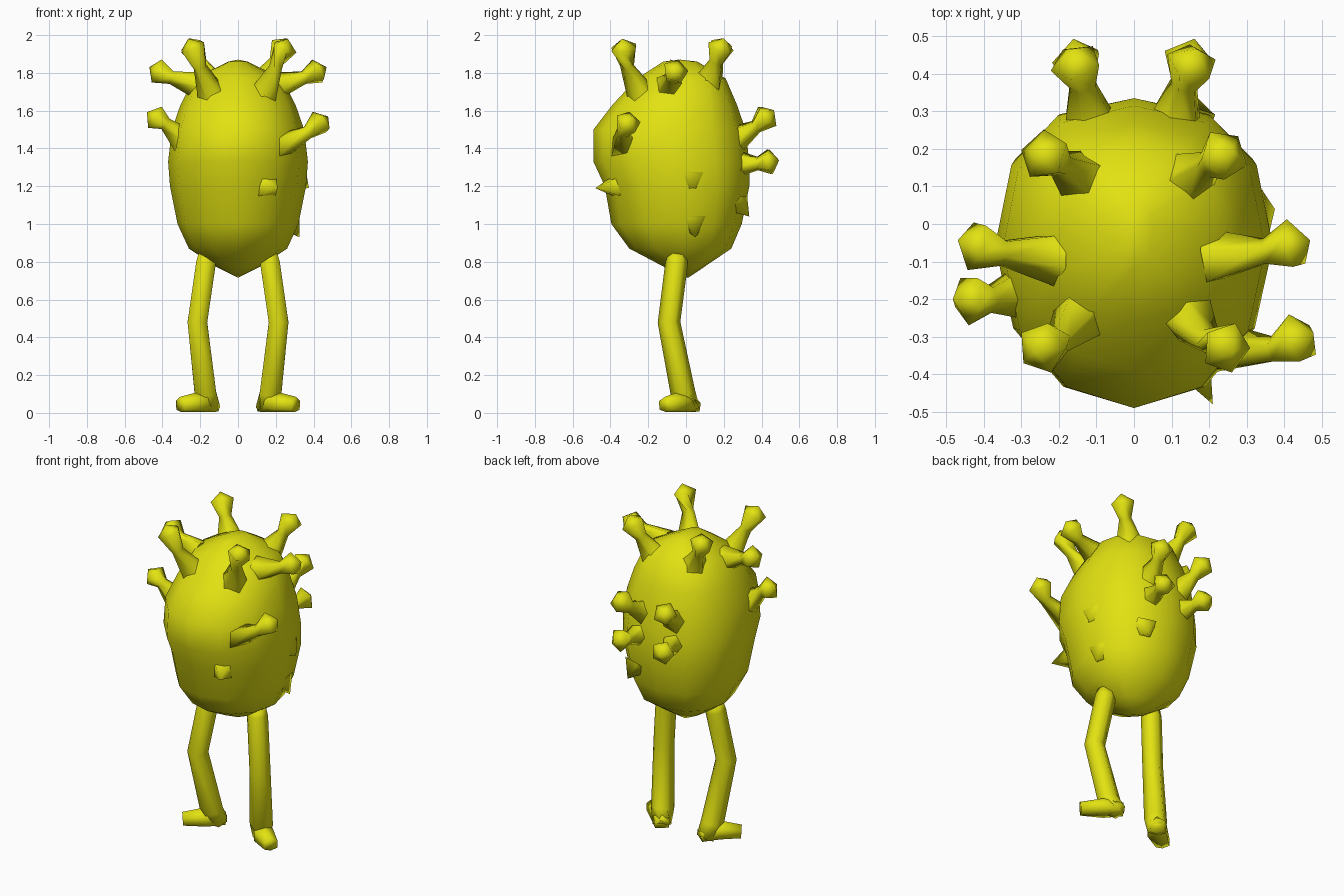
import bpy, bmesh, math
from mathutils import Vector

if "Cube" in bpy.data.objects:
    bpy.data.objects.remove(bpy.data.objects["Cube"])

skin = bpy.data.materials.new("yellow_skin")
skin.diffuse_color = (0.76, 0.76, 0.006, 1)
skin.use_nodes = True
skin.node_tree.nodes["Principled BSDF"].inputs["Base Color"].default_value = skin.diffuse_color


def loft(name, rings, start=None, end=None, angle=60):
    """Skin a list of point rings; ends are closed by a point or a cap."""
    bm = bmesh.new()
    vr = [[bm.verts.new(p) for p in r] for r in rings]
    n = len(vr[0])
    for a, b in zip(vr, vr[1:]):
        for i in range(n):
            bm.faces.new((a[i], a[(i + 1) % n], b[(i + 1) % n], b[i]))
    for ring, tip in ((vr[0], start), (vr[-1], end)):
        if tip is None:
            bm.faces.new(ring)
        else:
            t = bm.verts.new(tip)
            for i in range(n):
                bm.faces.new((ring[i], ring[(i + 1) % n], t))
    bmesh.ops.recalc_face_normals(bm, faces=bm.faces)
    me = bpy.data.meshes.new(name)
    bm.to_mesh(me)
    bm.free()
    me.materials.append(skin)
    ob = bpy.data.objects.new(name, me)
    bpy.context.collection.objects.link(ob)
    bpy.ops.object.select_all(action='DESELECT')
    ob.select_set(True)
    bpy.context.view_layer.objects.active = ob
    bpy.ops.object.shade_smooth_by_angle(angle=math.radians(angle))
    return ob


def tube(name, path, radii, sides, tip=None, angle=100):
    """Tapered tube along a path, kept above the ground."""
    pts = [Vector(p) for p in path]
    rings = []
    for k, p in enumerate(pts):
        d = (pts[min(k + 1, len(pts) - 1)] - pts[max(k - 1, 0)]).normalized()
        ref = Vector((0, 0, 1)) if abs(d.z) < 0.9 else Vector((0, 1, 0))
        u = d.cross(ref).normalized()
        v = u.cross(d)
        ring = []
        for i in range(sides):
            t = 2 * math.pi * (i + 0.5) / sides
            q = p + radii[k] * (u * math.cos(t) + v * math.sin(t))
            q.z = max(q.z, 0.005)
            ring.append(q)
        rings.append(ring)
    return loft(name, rings, end=tip, angle=angle)


def flip(path, s):
    return [(s * x, y, z) for x, y, z in path]


# Body: egg profile of height, half width, front y, back y
profile = [(0.775, 0.12, -0.12, 0.10), (0.87, 0.26, -0.30, 0.24),
           (1.00, 0.32, -0.395, 0.295), (1.20, 0.36, -0.43, 0.335),
           (1.33, 0.37, -0.49, 0.335), (1.50, 0.35, -0.49, 0.315),
           (1.63, 0.305, -0.39, 0.27), (1.77, 0.235, -0.26, 0.21),
           (1.86, 0.05, -0.12, 0.06)]
SIDES = 12
rings = []
for z, a, yf, yb in profile:
    cy = (yf + yb) / 2 + 0.02
    ring = []
    for i in range(SIDES):
        t = 2 * math.pi * i / SIDES
        c, s = math.cos(t), math.sin(t)
        e = 2 / 2.3 if s > -0.1 else 2 / 2.05
        x = a * math.copysign(abs(c) ** e, c)
        y = cy + (yb - cy if s > 0 else cy - yf) * math.copysign(abs(s) ** e, s)
        ring.append((x, y, z))
    rings.append(ring)
loft("body", rings, (0, 0.01, 0.715), (0, -0.03, 1.87), 100)

# Stalks: wide root, thin neck and flared knob
pairs = {
    "front_top_stalk": [(.14, -.24, 1.69), (.20, -.31, 1.83), (.245, -.33, 1.935)],
    "rear_top_stalk": [(.14, .12, 1.75), (.20, .16, 1.86), (.24, .185, 1.94)],
    "side_stalk": [(.20, -.09, 1.73), (.35, -.075, 1.775), (.425, -.055, 1.81)],
    "back_upper_stalk": [(.11, .26, 1.45), (.135, .37, 1.515), (.155, .43, 1.57)],
    "back_lower_stalk": [(.11, .26, 1.32), (.135, .38, 1.32), (.15, .445, 1.33)],
}
stalks = [(f"{n}_{w}", flip(p, s)) for n, p in pairs.items()
          for w, s in (("left", -1), ("right", 1))]
stalks += [("lower_stalk_left", [(-.29, -.18, 1.44), (-.385, -.20, 1.53), (-.44, -.20, 1.565)]),
           ("lower_stalk_right", [(.20, -.33, 1.40), (.37, -.335, 1.485), (.44, -.305, 1.54)])]
for name, path in stalks:
    b, c = Vector(path[1]), Vector(path[2])
    tip = c + (c - b).normalized() * 0.05
    tube(name, path, (0.078, 0.037, 0.07), 5, tip)

# Small thorns on the skin
thorns = [((.15, -.36, 1.20), (.21, -.48, 1.19)), ((.32, .03, 1.23), (.375, .04, 1.19)),
          ((.27, .04, 1.01), (.325, .05, .93)), ((.15, .27, 1.11), (.17, .335, 1.04))]
for k, (root, tip) in enumerate(thorns):
    tube(f"thorn_{k + 1}", [root, Vector(root).lerp(Vector(tip), 0.1)],
         (0.08, 0.07), 4, tip)

# Legs with bent knees and feet turned outward
for w, s in (("left", -1), ("right", 1)):
    tube(f"leg_{w}", flip([(.165, -.045, .84), (.17, -.05, .79), (.215, -.09, .48),
                           (.172, -.015, .10), (.15, .025, .015)], s),
         (0.05, 0.06, 0.06, 0.066, 0.058), 6)
    tube(f"foot_{w}", flip([(.13, .05, .03), (.20, -.035, .05), (.305, -.11, .04)], s),
         (0.045, 0.064, 0.045), 6)
